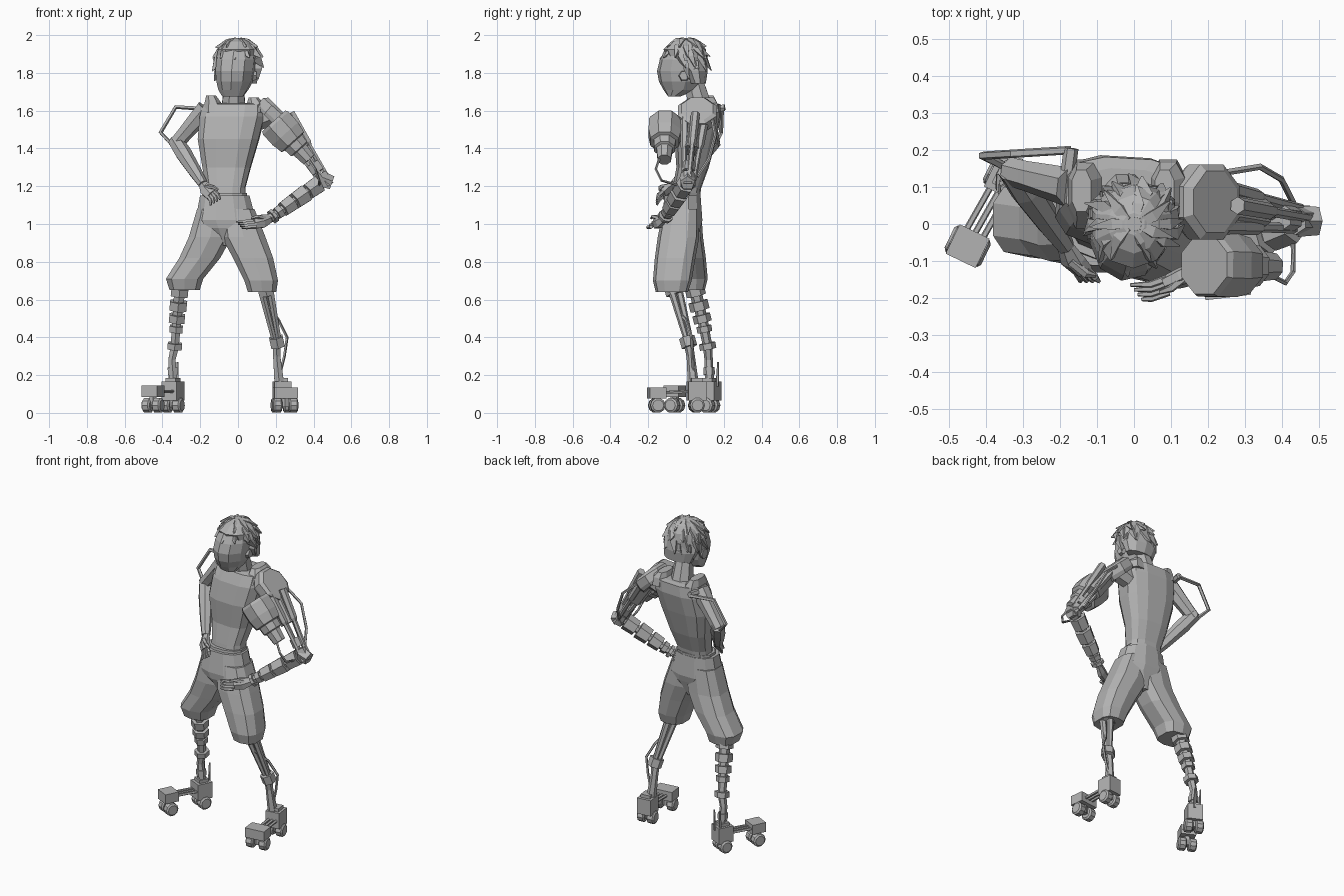
import bpy, bmesh, math, random
from mathutils import Vector, Matrix

if "Cube" in bpy.data.objects:
    bpy.data.objects.remove(bpy.data.objects["Cube"], do_unlink=True)
random.seed(4)

grey = bpy.data.materials.new("plain_grey")
grey.use_nodes = True
colour = (0.45, 0.45, 0.45, 1)
grey.diffuse_color = colour
grey.node_tree.nodes["Principled BSDF"].inputs["Base Color"].default_value = colour


def finish(name, bm):
    bmesh.ops.recalc_face_normals(bm, faces=bm.faces)
    mesh = bpy.data.meshes.new(name)
    bm.to_mesh(mesh)
    bm.free()
    mesh.materials.append(grey)
    ob = bpy.data.objects.new(name, mesh)
    bpy.context.collection.objects.link(ob)
    return ob


def skin(name, rings):
    """Bridge equal rings of points and cap both ends."""
    bm = bmesh.new()
    loops = [[bm.verts.new(p) for p in ring] for ring in rings]
    n = len(loops[0])
    for a, b in zip(loops, loops[1:]):
        for i in range(n):
            bm.faces.new((a[i], a[(i + 1) % n], b[(i + 1) % n], b[i]))
    bm.faces.new(loops[0])
    bm.faces.new(loops[-1])
    return finish(name, bm)


def stack(name, rows, n=10, turn=0, power=1.0):
    """Level rings from (x0, x1, y0, y1, z) extents; power under 1 squares them."""
    rings = []
    for x0, x1, y0, y1, z in rows:
        ring = []
        for i in range(n):
            a = math.tau * (i + 0.5) / n
            c, s = (math.copysign(abs(w) ** power, w) / 2 for w in (math.cos(a), math.sin(a)))
            v = Matrix.Rotation(turn, 3, 'Z') @ Vector((c * (x1 - x0), s * (y1 - y0), 0))
            ring.append(v + Vector(((x0 + x1) / 2, (y0 + y1) / 2, z)))
        rings.append(ring)
    return skin(name, rings)


def tube(name, points, radii, n=6, flat=1.0):
    """Sweep a polygon along points; radii is one number or one per point."""
    pts = [Vector(p) for p in points]
    if not isinstance(radii, (list, tuple)):
        radii = [radii] * len(pts)
    rings = []
    for i, p in enumerate(pts):
        t = (pts[min(i + 1, len(pts) - 1)] - pts[max(i - 1, 0)]).normalized()
        ref = Vector((0, 1, 0)) if abs(t.y) < 0.9 else Vector((1, 0, 0))
        u = ref.cross(t).normalized()
        v = t.cross(u)
        rings.append([p + radii[i] * (u * math.cos(a) + v * math.sin(a) * flat)
                      for a in (math.tau * (k + 0.5) / n for k in range(n))])
    return skin(name, rings)


def along(a, b, *fractions):
    a, b = Vector(a), Vector(b)
    return [a.lerp(b, f) for f in fractions]


def box(name, centre, size, turn=0):
    bm = bmesh.new()
    m = Matrix.Translation(centre) @ Matrix.Rotation(turn, 4, 'Z') @ Matrix.Diagonal((*size, 1))
    bmesh.ops.create_cube(bm, size=1, matrix=m)
    return finish(name, bm)


# torso, neck and belt
stack("torso", [(-.17, .04, -.08, .07, 1.12), (-.17, .04, -.07, .08, 1.19), (-.19, .07, -.05, .12, 1.3),
                (-.215, .115, -.06, .16, 1.45), (-.205, .145, -.04, .185, 1.57),
                (-.185, .145, -.01, .18, 1.635), (-.14, .1, .02, .15, 1.64)], 12, -.06, .7)
for side, x, top in (("left", .09, 1.67), ("right", -.135, 1.68)):
    stack(side + "_shoulder_slope", [(x - .05, x + .055, -.02, .18, 1.59), (x - .045, x + .05, .005, .17, 1.64),
                                     (x - .035, x + .02, .03, .15, top)], 8, 0, .8)
tube("neck", [(-.025, .08, 1.6), (-.02, .045, 1.74)], [.07, .055], 8)
stack("belt", [(-.19, .05, -.1, .075, 1.12), (-.185, .05, -.095, .08, 1.165)], 12, 0, .85)

# shorts
stack("shorts_hips", [(-.1, -.02, -.09, .05, .885), (-.21, .1, -.13, .08, .98), (-.23, .1, -.135, .09, 1.02),
                      (-.205, .065, -.115, .08, 1.15)], 12, 0, .85)
stack("right_shorts_leg", [(-.365, -.2, -.07, .1, .65), (-.385, -.18, -.09, .115, .71), (-.315, -.09, -.1, .105, .82),
                           (-.265, -.03, -.115, .09, .93), (-.22, -.02, -.11, .08, 1.08)], 10, 0, .72)
stack("left_shorts_leg", [(.05, .205, -.16, .01, .64), (.03, .215, -.175, .03, .7), (-.03, .19, -.165, .05, .82),
                          (-.09, .15, -.15, .07, .93), (-.1, .09, -.12, .07, 1.08)], 10, 0, .72)

# head, turned slightly to its right
stack("head", [(-.085, .03, -.095, -.03, 1.675), (-.105, .055, -.12, .06, 1.71), (-.115, .08, -.145, .095, 1.755),
               (-.12, .09, -.155, .1, 1.81), (-.115, .095, -.14, .1, 1.87), (-.09, .08, -.11, .09, 1.93),
               (-.04, .04, -.05, .05, 1.965)], 10, -.15)
for side, x in (("left", .085), ("right", -.115)):
    tube(side + "_ear", [(x - .012, -.01, 1.785), (x + .012, -.01, 1.785)], [.032, .025], 6)
# hair cap and layered chunky tufts
stack("hair_cap", [(-.085, .105, .02, .105, 1.745), (-.115, .115, -.02, .115, 1.81), (-.12, .115, -.1, .11, 1.885),
                   (-.11, .105, -.12, .105, 1.925), (-.07, .07, -.08, .08, 1.965), (-.03, .03, -.03, .03, 1.985)], 10)
for row, (lat, count) in enumerate([(-.2, 11), (.25, 11), (.65, 10), (1.05, 7)]):
    for k in range(count):
        a = math.tau * (k + row * .5) / count
        d = Vector((math.cos(a) * math.cos(lat), math.sin(a) * math.cos(lat), math.sin(lat)))
        if d.y < -.3 + max(-lat, 0) and lat < .5:
            continue
        down = Vector((math.cos(a) * math.sin(lat), math.sin(a) * math.sin(lat), -math.cos(lat)))
        root = Vector((0, 0, 1.85)) + Vector((d.x * .108, d.y * .104, d.z * .125))
        swirl = Vector((-d.y, d.x, 0)) * random.uniform(.01, .04)
        tip = root + down * random.uniform(.055, .08) + d * .012 + swirl
        tube(f"hair_tuft_{row}_{k}", [root - down * .04 - d * .01, root - d * .004, tip], [.024, .036, .004], 4, .6)

# right arm, hand resting on the hip
SH, EL, WR = Vector((-.17, .1, 1.61)), Vector((-.325, .14, 1.43)), Vector((-.185, -.06, 1.21))
tube("right_upper_arm", along(SH, EL, 0, .3, .75, 1.05), [.055, .05, .042, .04], 7)
tube("right_forearm", along(EL, WR, -.06, .25, .7, 1), [.04, .045, .036, .026], 7)
tube("right_hand", [WR, (-.165, -.1, 1.18), (-.14, -.125, 1.155)], [.026, .04, .036], 6, .6)
for i in range(4):
    f = i / 3
    tube(f"right_finger_{i}", [(-.16 + .03 * f, -.12, 1.15 + .025 * f), (-.145 + .04 * f, -.145, 1.125 + .03 * f),
                               (-.145 + .05 * f, -.155, 1.1 + .03 * f)], [.012, .011, .006], 5)
tube("right_thumb", [(-.17, -.1, 1.2), (-.13, -.135, 1.195), (-.105, -.14, 1.18)], [.014, .012, .006], 5)
tube("right_arm_pipe", [(-.17, .2, 1.61), (-.33, .19, 1.62), (-.41, .185, 1.485), (-.34, .15, 1.41)], .012, 5)
tube("right_pipe_mount", [(-.18, .13, 1.61), (-.17, .205, 1.615)], .02, 6)

# left mechanical arm: shoulder plate and canister
tube("shoulder_plate", [(.165, .06, 1.55), (.18, .06, 1.565), (.21, .06, 1.6), (.22, .06, 1.61)], [.1, .11, .11, .09], 8)
tube("shoulder_joint", [(.1, .075, 1.55), (.2, .065, 1.59)], [.06, .07], 8)
axis_a, axis_b = Vector((.19, -.11, 1.545)), Vector((.375, -.115, 1.34))
tube("arm_canister", along(axis_a, axis_b, 0, .06, .33, .54, .56, .72, .74, 1),
     [.09, .098, .098, .086, .066, .062, .048, .04], 8, .95)
tube("canister_bracket", [(.22, -.06, 1.5), (.22, .04, 1.54)], .04, 6)
ELB = Vector((.455, .01, 1.23))
for i, (dx, dy) in enumerate([(.0, -.045), (.045, .01), (.0, .06), (-.035, .01)]):
    start = Vector((.235 + dx, .04 + dy, 1.56 + dx * .6))
    end = ELB + Vector((dx, dy, dx * .5)) * .5
    tube(f"upper_arm_rod_{i}", along(start, end, 0, .45, .5, 1), [.024, .022, .014, .014], 6)
tube("upper_arm_collar", along((.24, .04, 1.55), ELB, .72, .86), .04, 6)
tube("upper_arm_piston", along((.22, .05, 1.55), ELB, .05, .5), .05, 6)
tube("elbow", [(.435, .01, 1.265), (.475, .01, 1.2)], .04, 6)
tube("elbow_cap", [(.44, .008, 1.235), (.497, .008, 1.215)], [.045, .04], 5)
tube("elbow_rear_pipe", [(.25, .14, 1.55), (.34, .155, 1.47), (.4, .12, 1.34), (.43, .06, 1.25)], .009, 5)
tube("elbow_front_pipe", [(.37, -.14, 1.35), (.41, -.16, 1.29), (.43, -.13, 1.23), (.43, -.02, 1.2)], .007, 5)

# left forearm segments and hand
LW = Vector((.17, -.115, 1.03))
tube("forearm_core", along(ELB, LW, 0, 1), .025, 6)
for i, (f0, f1, r) in enumerate([(.1, .3, .052), (.34, .54, .053), (.58, .76, .048), (.8, .88, .038)]):
    tube(f"forearm_segment_{i}", along(ELB, LW, f0, f1), [r, r * .92], 6)
tube("wrist_ring", along(ELB, LW, .92, .97), .04, 8)
tube("left_hand", [LW, (.13, -.14, 1.015), (.085, -.16, 1.005)], [.026, .04, .034], 6, .6)
for i in range(4):
    y, z = -.145 - .013 * i, 1.018 - .011 * i
    tube(f"left_finger_{i}", [(.095, y, z), (.045, y - .018, z - .003), (-.01 + .01 * i, y - .02, z - .006)], [.011, .01, .005], 5)
tube("left_thumb", [(.14, -.14, 1.03), (.1, -.175, 1.04), (.07, -.185, 1.03)], [.014, .011, .006], 5)

# right lower leg with block joints
R = [Vector(p) for p in ((-.305, .04, .68), (-.325, .09, .48), (-.335, .115, .35), (-.35, .12, .28), (-.34, .125, .15))]
tube("right_shin", R, [.035, .027, .025, .022, .025], 6)
for i, (a, f0, f1, r) in enumerate([(0, .1, .3, .052), (0, .45, .68, .052), (0, .8, 1, .048),
                                    (1, .15, .4, .04), (1, .85, 1.1, .044), (3, .3, .6, .03)]):
    tube(f"right_shin_block_{i}", along(R[a], R[a + 1], f0, f1), r, 6)
for i, x in enumerate((-.36, -.32)):
    tube(f"right_heel_spike_{i}", [(x, .165, .14), (x, .17, .27)], [.009, .005], 5)

# left lower leg with converging rods
L = [Vector(p) for p in ((.14, -.075, .68), (.205, .01, .38), (.205, .025, .3), (.22, .04, .14))]
tube("left_knee", along(L[0], L[1], 0, .18), .046, 6)
for i, (dx, dy) in enumerate([(-.025, -.01), (.025, -.01), (.0, .03)]):
    off = Vector((dx, dy, 0))
    tube(f"left_shin_rod_{i}", [L[0] + off, L[1] + off * .5], [.021, .015], 6)
tube("left_shin_joint", along(L[0], L[1], .93, 1.1), .042, 6)
tube("left_ankle", L[1:], [.026, .022, .03], 6)
tube("left_shin_pipe", [(.165, -.06, .56), (.215, .0, .49), (.26, .03, .4), (.245, .035, .3), (.22, .04, .2)], .008, 5)


# wheeled feet: heel block, toe block, linking rods and wheels
def foot(side, heel, toe, turn, toe_width):
    spin = Matrix.Rotation(turn, 3, 'Z')
    heel, toe = Vector(heel), Vector(toe)
    box(side + "_heel_block", heel, (.09, .095, .1), turn)
    box(side + "_heel_top", heel + Vector((0, 0, .055)), (.06, .06, .03), turn)
    box(side + "_toe_block", toe, (toe_width, .088, .06), turn)
    for k in (-1, 0, 1):
        off = spin @ Vector((k * .025, 0, 0))
        tube(f"{side}_foot_rod_{k + 1}", [heel + off, toe + off], .009, 5)
    for part, centre, half in (("heel", heel, .032), ("toe", toe, toe_width * .34)):
        for k in (-1, 1):
            hub = Vector((centre.x, centre.y, .04)) + spin @ Vector((k * half, 0, 0))
            w = spin @ Vector((.024, 0, 0))
            tube(f"{side}_{part}_wheel_{k}", [hub - w, hub - w * .7, hub + w * .7, hub + w],
                 [.03, .04, .04, .03], 10)
        tube(f"{side}_{part}_axle_post", [(centre.x, centre.y, .03), centre], .022, 6)


foot("right", (-.345, .125, .115), (-.45, -.06, .115), -.45, .09)
foot("left", (.232, .055, .115), (.25, -.155, .105), .12, .125)
